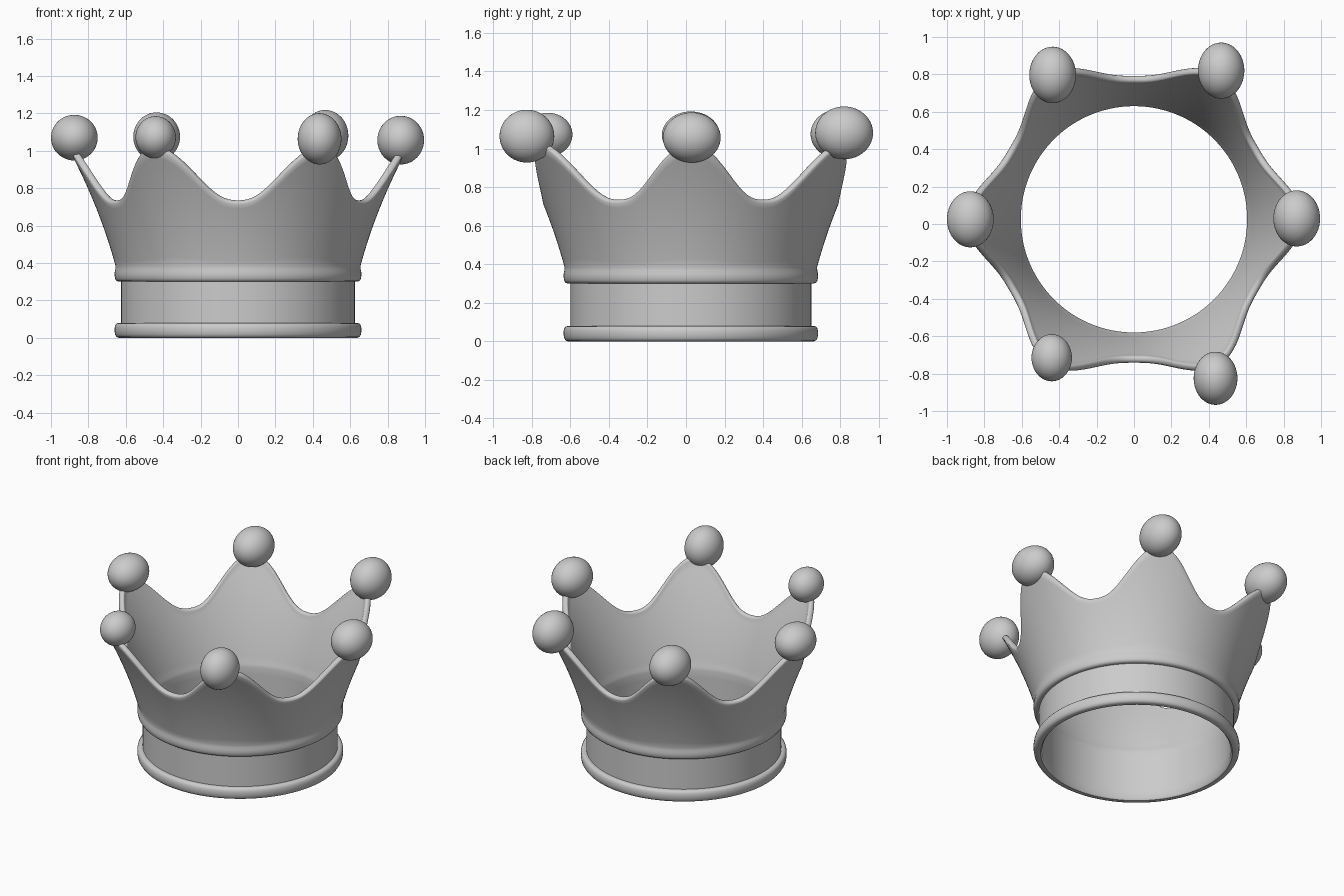
import bpy, bmesh, math

if "Cube" in bpy.data.objects:
    bpy.data.objects.remove(bpy.data.objects["Cube"])

CY = 0.025          # the rings sit slightly behind the origin
SEG = 192

metal = bpy.data.materials.new("plain grey")
metal.diffuse_color = (0.6, 0.6, 0.6, 1)
metal.use_nodes = True
metal.node_tree.nodes["Principled BSDF"].inputs["Base Color"].default_value = metal.diffuse_color


def finish(ob, angle):
    ob.data.materials.append(metal)
    bpy.ops.object.select_all(action='DESELECT')
    ob.select_set(True)
    bpy.context.view_layer.objects.active = ob
    bpy.ops.object.shade_smooth_by_angle(angle=math.radians(angle))


def ring(name, profile, angle=40):
    """Sweep a closed section around z; profile(theta) returns (r, z) points."""
    bm = bmesh.new()
    rows = []
    for i in range(SEG):
        a = 2 * math.pi * i / SEG
        rows.append([bm.verts.new((r * math.cos(a), CY + r * math.sin(a), z))
                     for r, z in profile(a)])
    n = len(rows[0])
    for i in range(SEG):
        p, q = rows[i], rows[(i + 1) % SEG]
        for j in range(n):
            k = (j + 1) % n
            bm.faces.new((p[j], q[j], q[k], p[k]))
    bmesh.ops.recalc_face_normals(bm, faces=bm.faces)
    me = bpy.data.meshes.new(name)
    bm.to_mesh(me)
    bm.free()
    ob = bpy.data.objects.new(name, me)
    bpy.context.collection.objects.link(ob)
    finish(ob, angle)


# Rounded bottom rim
ring("bottom_rim", lambda a: [
    (0.605, 0.012), (0.615, 0.0), (0.638, 0.0), (0.650, 0.005), (0.657, 0.017), (0.660, 0.035),
    (0.660, 0.05), (0.657, 0.066), (0.650, 0.076), (0.638, 0.08), (0.605, 0.08)])

# Plain band
ring("band", lambda a: [(0.605, 0.07), (0.625, 0.07), (0.625, 0.31), (0.605, 0.31)])


# Flared wall with six points and a rounded top edge
def wall_radius(z):
    d = z - 0.385
    return 0.655 + 0.343 * d + 0.21 * d * (d - 0.35)


def wall_profile(a):
    f = ((1 + math.cos(6 * a)) / 2) ** 1.25
    top = 0.715 + 0.29 * f
    pts = [(0.605, 0.30), (0.638, 0.30), (0.650, 0.304), (0.657, 0.316), (0.660, 0.335),
           (0.659, 0.352), (0.656, 0.368)]
    steps = 14
    heights = [0.385 + (top - 0.385) * i / steps for i in range(steps + 1)]
    pts += [(wall_radius(z), z) for z in heights]
    r = wall_radius(top) - 0.02
    for i in range(1, 8):
        b = math.pi * i / 8
        pts.append((r + 0.02 * math.cos(b), top + 0.02 * math.sin(b)))
    pts += [(wall_radius(z) - 0.04, z) for z in reversed(heights)]
    pts += [(0.609, 0.37), (0.605, 0.352)]
    return pts


ring("pointed_wall", wall_profile, 50)

# Slightly uneven balls on the points: centre, then half sizes
balls = {
    "ball_left": ((-0.875, 0.025, 1.07), (0.125, 0.15, 0.122)),
    "ball_right": ((0.87, 0.03, 1.057), (0.125, 0.15, 0.13)),
    "ball_back_left": ((-0.435, 0.797, 1.075), (0.125, 0.151, 0.13)),
    "ball_back_right": ((0.466, 0.82, 1.081), (0.124, 0.15, 0.137)),
    "ball_front_left": ((-0.44, -0.715, 1.072), (0.108, 0.126, 0.113)),
    "ball_front_right": ((0.436, -0.825, 1.064), (0.117, 0.142, 0.137)),
}
for name, (centre, size) in balls.items():
    bpy.ops.mesh.primitive_uv_sphere_add(segments=48, ring_count=24, radius=1, location=centre)
    ob = bpy.context.object
    ob.name = name
    ob.scale = size
    finish(ob, 60)
